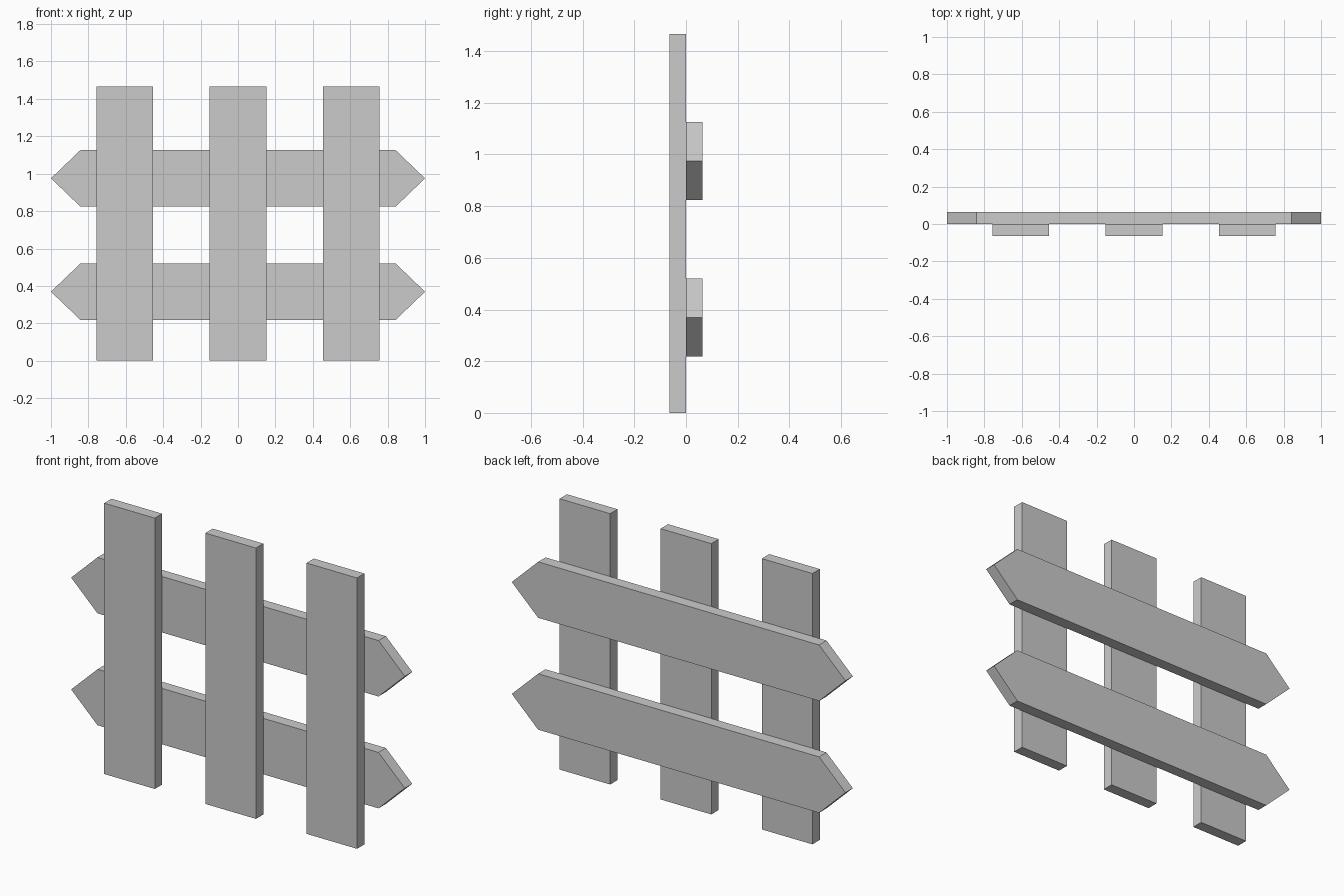
import bpy, bmesh
from mathutils import Vector

if "Cube" in bpy.data.objects:
    bpy.data.objects.remove(bpy.data.objects["Cube"])


def board(name, outline, y0, y1):
    """Extrude an x-z outline from y0 to y1."""
    bm = bmesh.new()
    face = bm.faces.new([bm.verts.new((x, y0, z)) for x, z in outline])
    ext = bmesh.ops.extrude_face_region(bm, geom=[face])
    verts = [g for g in ext["geom"] if isinstance(g, bmesh.types.BMVert)]
    bmesh.ops.translate(bm, verts=verts, vec=Vector((0, y1 - y0, 0)))
    bmesh.ops.recalc_face_normals(bm, faces=bm.faces)
    mesh = bpy.data.meshes.new(name)
    bm.to_mesh(mesh)
    bm.free()
    obj = bpy.data.objects.new(name, mesh)
    bpy.context.collection.objects.link(obj)
    return obj


T = 0.063       # board thickness
HALF = 0.1515   # half board width
HEIGHT = 1.467

# Upright pickets at the front
for name, x in (("left", -0.606), ("middle", 0.0), ("right", 0.606)):
    board(name + "_picket",
          [(x - HALF, 0), (x + HALF, 0), (x + HALF, HEIGHT), (x - HALF, HEIGHT)],
          -T, 0)

# Pointed horizontal rails at the back
for name, z in (("lower", 0.369), ("upper", 0.975)):
    board(name + "_rail",
          [(-1, z), (-0.842, z - HALF), (0.842, z - HALF),
           (1, z), (0.842, z + HALF), (-0.842, z + HALF)],
          0, T)
